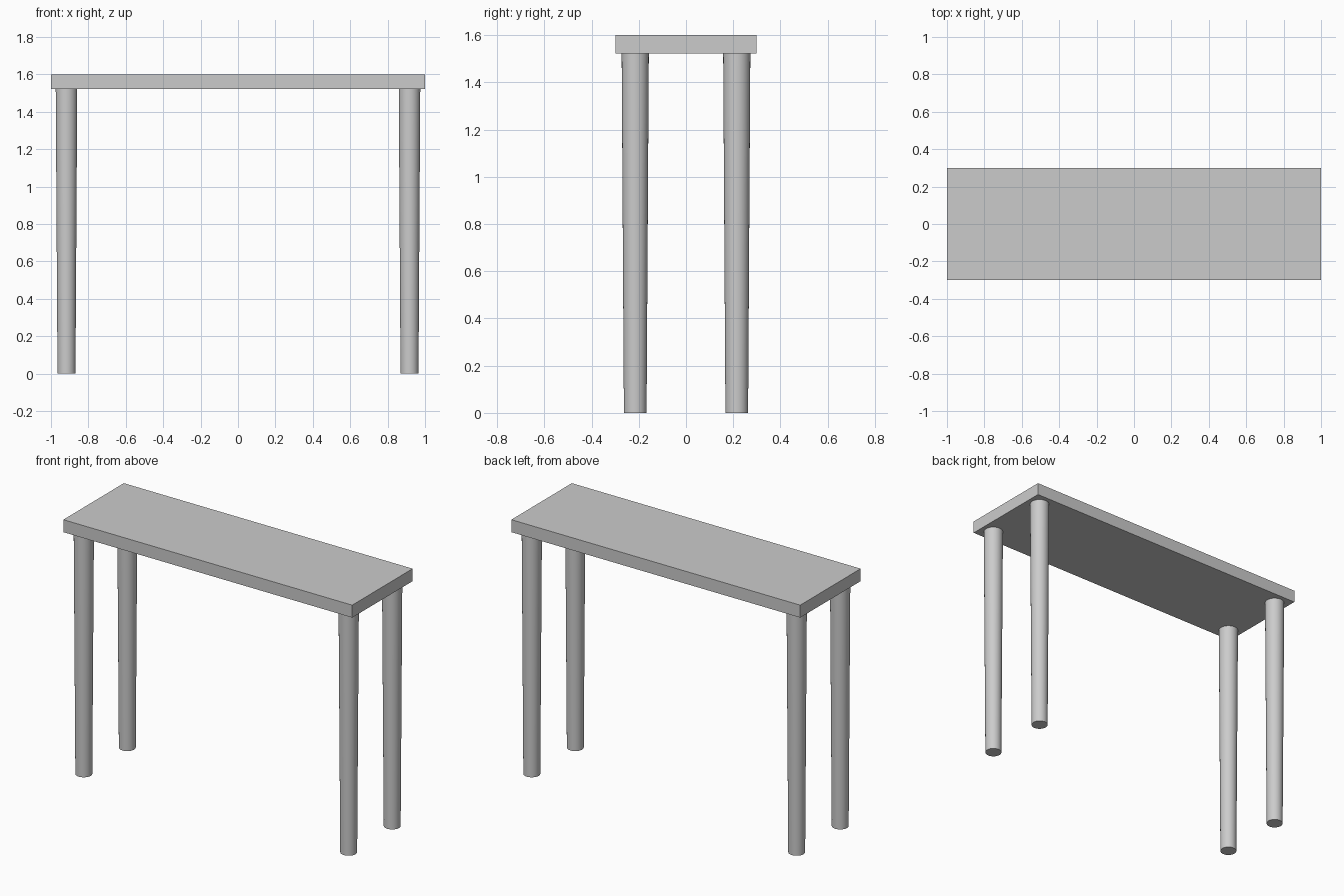
import bpy
from math import radians

if "Cube" in bpy.data.objects:
    bpy.data.objects.remove(bpy.data.objects["Cube"])

TOP_Z, UNDER_Z = 1.6, 1.522
LEG_X, LEG_Y = 0.917, 0.215

# Flat rectangular table top
bpy.ops.mesh.primitive_cube_add(size=1, location=(0, 0, (TOP_Z + UNDER_Z) / 2))
top = bpy.context.object
top.name = "table_top"
top.scale = (2.0, 0.598, TOP_Z - UNDER_Z)
bpy.ops.object.transform_apply(location=False, rotation=False, scale=True)


def add_leg(name, x, y):
    """Round leg, slightly narrower at the foot."""
    bpy.ops.mesh.primitive_cone_add(vertices=32, radius1=0.048, radius2=0.0575,
                                    depth=UNDER_Z, location=(x, y, UNDER_Z / 2))
    leg = bpy.context.object
    leg.name = name
    bpy.ops.object.shade_smooth_by_angle(angle=radians(30))


# Four legs, one near each corner
for depth_name, sy in (("front", -1), ("back", 1)):
    for side_name, sx in (("left", -1), ("right", 1)):
        add_leg(f"{depth_name}_{side_name}_leg", sx * LEG_X, sy * LEG_Y)
